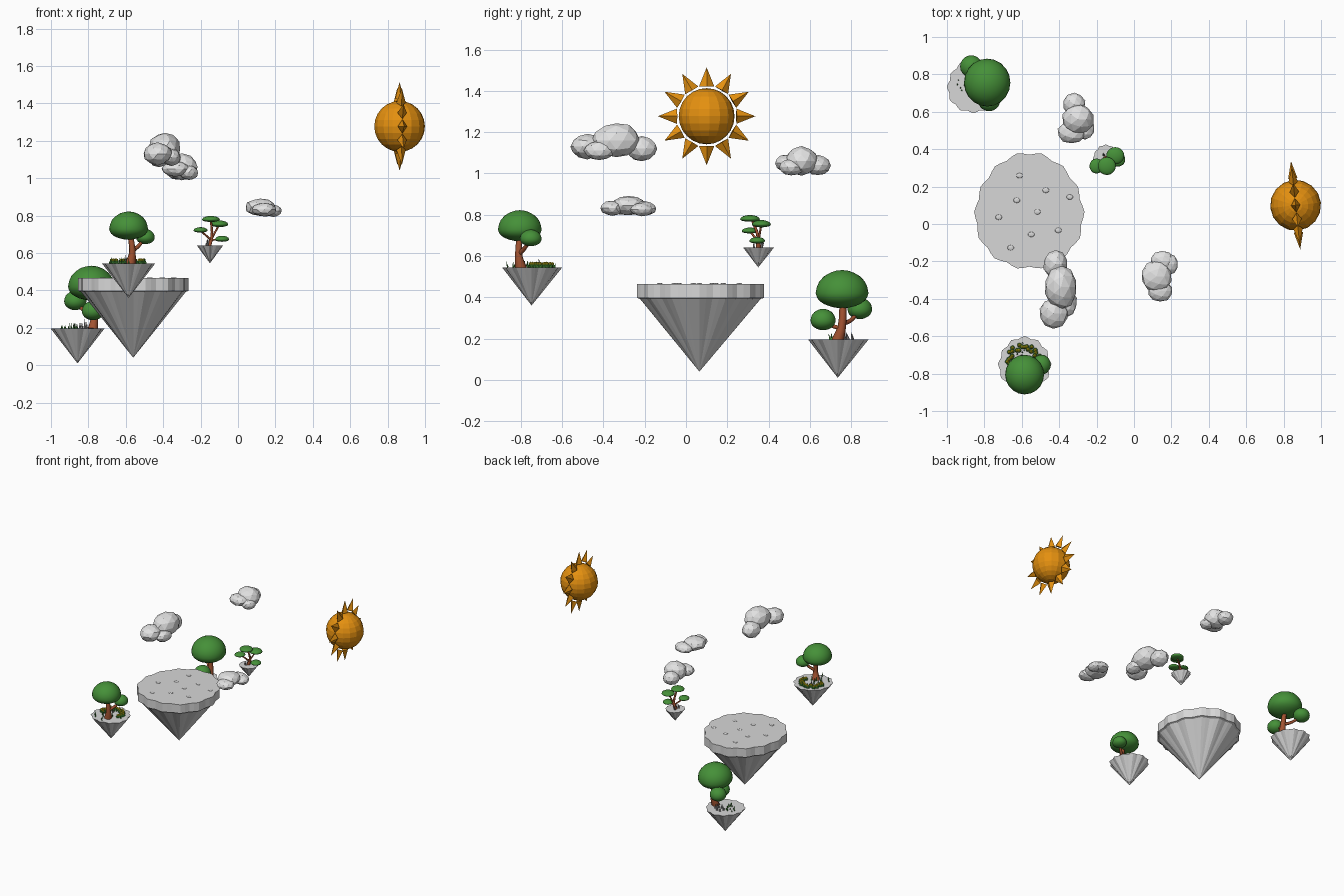
import bpy, bmesh, math, random
from mathutils import Matrix, Vector

random.seed(4)
cube = bpy.data.objects.get("Cube")
if cube:
    bpy.data.objects.remove(cube)


def material(name, rgb):
    m = bpy.data.materials.new(name)
    m.use_nodes = True
    m.diffuse_color = (*rgb, 1)
    m.node_tree.nodes["Principled BSDF"].inputs["Base Color"].default_value = (*rgb, 1)
    return m


STONE = material("pale stone", (0.68, 0.68, 0.68))
CLOUD = material("cloud white", (0.76, 0.76, 0.76))
SUN = material("sun orange", (0.78, 0.28, 0.005))
LEAF = material("leaf green", (0.06, 0.28, 0.04))
BARK = material("bark brown", (0.36, 0.085, 0.03))
FLOWER = material("flower yellow", (0.6, 0.5, 0.01))
ROCK = material("dark rock", (0.25, 0.25, 0.25))


def finish(name, bm, mat, smooth=False):
    bmesh.ops.recalc_face_normals(bm, faces=bm.faces[:])
    me = bpy.data.meshes.new(name)
    bm.to_mesh(me)
    bm.free()
    me.materials.append(mat)
    for p in me.polygons:
        p.use_smooth = smooth
    ob = bpy.data.objects.new(name, me)
    bpy.context.collection.objects.link(ob)
    return ob


def blobs(name, mat, lumps, detail=2, jitter=0.0, smooth=False, flat_base=1.0):
    """Squashed balls (x, y, z, rx, ry, rz) joined in one mesh."""
    bm = bmesh.new()
    for x, y, z, *r in lumps:
        new = bmesh.ops.create_icosphere(bm, subdivisions=detail, radius=1)["verts"]
        for v in new:
            k = 1 + random.uniform(-jitter, jitter)
            low = flat_base if v.co.z < 0 else 1
            v.co = Vector((x + v.co.x * r[0] * k, y + v.co.y * r[1] * k,
                           z + v.co.z * r[2] * k * low))
    return finish(name, bm, mat, smooth)


def island(name, cx, cy, rx, ry, top, tip, lobes, wave, rim=0.0):
    """Scalloped plate over a ridged cone that ends in a point."""
    bm = bmesh.new()
    n = lobes * 4

    def ring(z, scale):
        out = []
        for i in range(n):
            a = math.tau * i / n
            k = scale * (1 - wave + wave * math.cos(lobes * a) + 0.02 * math.cos(3 * a + 1.5))
            out.append(bm.verts.new((cx + rx * k * math.cos(a), cy + ry * k * math.sin(a), z)))
        return out

    rings = [ring(top, 1)]
    if rim:
        rings += [ring(top - rim, 1), ring(top - rim - 0.005, 0.95)]
    bm.faces.new(rings[0])
    for a, b in zip(rings, rings[1:]):
        for i in range(n):
            j = (i + 1) % n
            bm.faces.new((a[i], a[j], b[j], b[i]))
    point = bm.verts.new((cx, cy, tip))
    for i in range(n):
        bm.faces.new((rings[-1][i], rings[-1][(i + 1) % n], point))
    return finish(name, bm, STONE)


def limb(name, points):
    """Tapered curved branch through (x, y, z, radius)."""
    cu = bpy.data.curves.new(name, "CURVE")
    cu.dimensions = "3D"
    cu.bevel_depth = 1
    cu.bevel_resolution = 1
    cu.resolution_u = 4
    cu.use_fill_caps = True
    sp = cu.splines.new("BEZIER")
    sp.bezier_points.add(len(points) - 1)
    for bp, (x, y, z, r) in zip(sp.bezier_points, points):
        bp.co, bp.radius = (x, y, z), r
        bp.handle_left_type = bp.handle_right_type = "AUTO"
    cu.materials.append(BARK)
    ob = bpy.data.objects.new(name, cu)
    bpy.context.collection.objects.link(ob)
    bpy.ops.object.select_all(action="DESELECT")
    ob.select_set(True)
    bpy.context.view_layer.objects.active = ob
    bpy.ops.object.convert(target="MESH")


def spikes(name, mat, cx, cy, z, spread, count, width, height, sides=3):
    """Cluster of thin leaning points standing on an island."""
    bm = bmesh.new()
    for _ in range(count):
        h = height * random.uniform(0.5, 1)
        a, d = random.uniform(0, math.tau), spread * math.sqrt(random.random())
        lean = Matrix.Rotation(random.uniform(-0.4, 0.4), 4, "X") @ Matrix.Rotation(a, 4, "Z")
        spot = Matrix.Translation((cx + d * math.cos(a), cy + d * math.sin(a), z))
        bmesh.ops.create_cone(bm, cap_ends=True, segments=sides, radius1=width, radius2=0,
                              depth=h, matrix=spot @ lean @ Matrix.Translation((0, 0, h / 2)))
    return finish(name, bm, mat)


# Floating islands
island("main_island", -0.56, 0.065, 0.295, 0.315, 0.465, 0.04, 14, 0.025, 0.068)
island("front_island", -0.585, -0.748, 0.143, 0.146, 0.545, 0.36, 12, 0.04)
island("back_island", -0.858, 0.735, 0.143, 0.146, 0.195, 0.01, 12, 0.04)
island("small_island", -0.15, 0.35, 0.07, 0.074, 0.64, 0.545, 12, 0.04)

# Low stones set in the main island's top
stones = []
for i in range(9):
    a, d = i * 2.4, 0.08 * math.sqrt(i + 0.3)
    stones.append((-0.56 + d * math.cos(a), 0.065 + d * math.sin(a), 0.465, 0.018, 0.014, 0.005))
blobs("main_island_stones", STONE, stones)

# Front island tree
limb("front_tree_trunk", [(-0.575, -0.8, 0.54, 0.03), (-0.565, -0.81, 0.6, 0.018),
                          (-0.578, -0.805, 0.71, 0.014)])
limb("front_tree_branch", [(-0.567, -0.808, 0.61, 0.012), (-0.53, -0.78, 0.64, 0.01),
                           (-0.5, -0.755, 0.68, 0.008)])
blobs("front_tree_crown", LEAF, [(-0.585, -0.805, 0.728, 0.104, 0.106, 0.094)], 3, 0, True, 0.6)
blobs("front_tree_side_crown", LEAF, [(-0.495, -0.752, 0.682, 0.05, 0.053, 0.046)], 3, 0, True, 0.75)

# Back island tree
limb("back_tree_trunk", [(-0.777, 0.735, 0.19, 0.03), (-0.768, 0.755, 0.26, 0.02),
                         (-0.785, 0.76, 0.4, 0.016)])
limb("back_tree_front_branch", [(-0.77, 0.75, 0.25, 0.012), (-0.775, 0.70, 0.265, 0.01),
                                (-0.775, 0.665, 0.29, 0.008)])
limb("back_tree_rear_branch", [(-0.77, 0.755, 0.27, 0.012), (-0.82, 0.8, 0.29, 0.01),
                               (-0.865, 0.84, 0.34, 0.008)])
blobs("back_tree_crown", LEAF, [(-0.785, 0.756, 0.42, 0.124, 0.128, 0.112)], 3, 0, True, 0.65)
blobs("back_tree_side_crowns", LEAF, [(-0.775, 0.664, 0.288, 0.06, 0.061, 0.056),
                                      (-0.87, 0.842, 0.342, 0.06, 0.06, 0.056)], 3, 0, True, 0.85)

# Small island tree with flat leaf pads
limb("small_tree_trunk", [(-0.155, 0.35, 0.635, 0.013), (-0.14, 0.35, 0.69, 0.008),
                          (-0.145, 0.32, 0.775, 0.006)])
pads = [(-0.145, 0.31, 0.778, 0.048, 0.048, 0.02), (-0.10, 0.365, 0.752, 0.048, 0.046, 0.022),
        (-0.2, 0.31, 0.72, 0.038, 0.04, 0.018), (-0.085, 0.345, 0.672, 0.038, 0.038, 0.02)]
for i, pad in enumerate(pads[1:]):
    limb(f"small_tree_branch_{i + 1}", [(-0.145, 0.35, 0.67, 0.006), (*pad[:3], 0.005)])
blobs("small_tree_pads", LEAF, pads, 3, 0, True, 0.6)

# Flower bed, grass and rocks
bed, blooms = [], []
for i in range(26):
    a = math.radians(-15 + 8.5 * i)
    d = random.uniform(0.06, 0.095)
    x, y = -0.59 + d * math.cos(a), -0.735 + d * math.sin(a)
    bed.append((x, y, 0.55, 0.014, 0.014, 0.013))
    blooms.append((x, y, 0.562, 0.009, 0.009, 0.009))
blobs("flower_leaves", LEAF, bed, 1)
blobs("flower_blooms", FLOWER, blooms, 1)
spikes("front_grass", LEAF, -0.585, -0.75, 0.545, 0.115, 26, 0.005, 0.04)
spikes("front_rock", ROCK, -0.60, -0.71, 0.545, 0.01, 2, 0.006, 0.055, 4)
spikes("back_grass", LEAF, -0.9, 0.74, 0.195, 0.05, 14, 0.005, 0.035)
spikes("back_rocks", ROCK, -0.85, 0.775, 0.195, 0.045, 7, 0.008, 0.055, 5)
spikes("small_rocks", ROCK, -0.165, 0.345, 0.64, 0.025, 6, 0.005, 0.05, 5)

# Clouds
blobs("large_cloud", CLOUD, [
    (-0.42, -0.215, 1.12, 0.065, 0.075, 0.06), (-0.39, -0.337, 1.16, 0.088, 0.115, 0.085),
    (-0.43, -0.478, 1.13, 0.078, 0.08, 0.06), (-0.355, -0.42, 1.11, 0.05, 0.075, 0.045)], 2, 0.05)
blobs("back_cloud", CLOUD, [
    (-0.32, 0.64, 1.04, 0.06, 0.06, 0.05), (-0.30, 0.56, 1.06, 0.085, 0.08, 0.07),
    (-0.335, 0.49, 1.05, 0.075, 0.06, 0.042), (-0.262, 0.51, 1.03, 0.05, 0.06, 0.04)], 2, 0.05)
blobs("low_cloud", CLOUD, [
    (0.15, -0.2, 0.83, 0.065, 0.058, 0.035), (0.12, -0.28, 0.845, 0.083, 0.085, 0.048),
    (0.14, -0.358, 0.832, 0.065, 0.058, 0.036), (0.19, -0.215, 0.825, 0.045, 0.055, 0.032)], 2, 0.05)

# Sun ball with a slightly turned ring of flat rays
sun_at = Matrix.Translation((0.864, 0.1, 1.277)) @ Matrix.Rotation(math.radians(6), 4, "Z")
bm = bmesh.new()
bmesh.ops.create_uvsphere(bm, u_segments=16, v_segments=12, radius=0.136, matrix=sun_at)
finish("sun_ball", bm, SUN)
bm = bmesh.new()
for i in range(12):
    turn = Matrix.Rotation(math.tau * i / 12, 4, "X")
    place = sun_at @ turn @ Matrix.Translation((0, 0, 0.191)) @ Matrix.Diagonal((0.025, 0.037, 1, 1))
    bmesh.ops.create_cone(bm, cap_ends=True, segments=4, radius1=1, radius2=0,
                          depth=0.092, matrix=place)
finish("sun_rays", bm, SUN)
